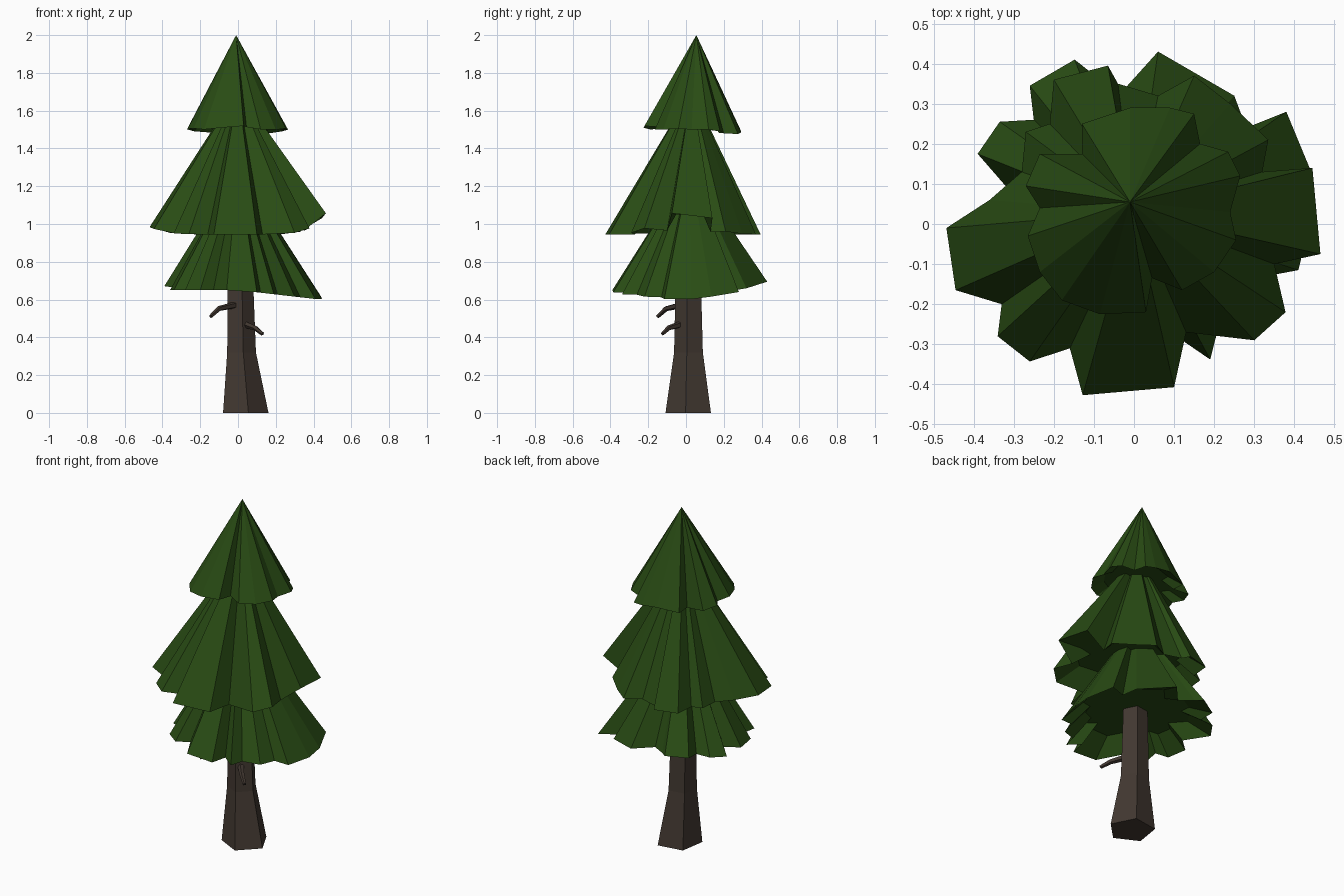
import bpy, bmesh, math
from mathutils import Vector

if "Cube" in bpy.data.objects:
    bpy.data.objects.remove(bpy.data.objects["Cube"])


def material(name, rgb):
    m = bpy.data.materials.new(name)
    m.diffuse_color = (*rgb, 1)
    m.use_nodes = True
    m.node_tree.nodes["Principled BSDF"].inputs["Base Color"].default_value = m.diffuse_color
    return m


BARK = material("bark brown", (0.055, 0.040, 0.031))
NEEDLES = material("needle green", (0.022, 0.072, 0.007))


def finish(bm, name, mat):
    bmesh.ops.recalc_face_normals(bm, faces=bm.faces)
    me = bpy.data.meshes.new(name)
    bm.to_mesh(me)
    bm.free()
    me.materials.append(mat)
    ob = bpy.data.objects.new(name, me)
    bpy.context.collection.objects.link(ob)


def bridge(bm, a, b):
    for i in range(len(a)):
        j = (i + 1) % len(a)
        bm.faces.new((a[i], a[j], b[j], b[i]))


def fan(bm, ring, tip):
    for i in range(len(ring)):
        bm.faces.new((ring[i], ring[(i + 1) % len(ring)], tip))


def loft(name, rings, mat):
    """Skin a closed tube through rings of points."""
    bm = bmesh.new()
    vs = [[bm.verts.new(p) for p in r] for r in rings]
    for a, b in zip(vs, vs[1:]):
        bridge(bm, a, b)
    bm.faces.new(vs[0])
    bm.faces.new(vs[-1])
    finish(bm, name, mat)


def tier(name, rim, rim_z, apex, inset=0.7, lift=0.09):
    """Ragged cone: tip, jagged rim, short inner lip and a flat ceiling."""
    bm = bmesh.new()
    tip = bm.verts.new(apex)
    outer = [bm.verts.new((x, y, rim_z(x, y))) for x, y in rim]
    zc = sum(v.co.z for v in outer) / len(outer) + lift
    inner = [bm.verts.new((x * inset, y * inset, zc)) for x, y in rim]
    fan(bm, outer, tip)
    bridge(bm, outer, inner)
    fan(bm, inner, bm.verts.new((0, 0, zc)))
    finish(bm, name, NEEDLES)


# five-sided trunk with a flared foot
def pentagon(cx, cy, z, r):
    return [(cx + r * math.cos(math.radians(a)), cy + r * math.sin(math.radians(a)), z)
            for a in range(-81, 279, 72)]


loft("trunk", [pentagon(0.035, 0.018, 0, 0.128), pentagon(0.015, 0.017, 0.32, 0.081),
               pentagon(0.005, 0.014, 1.0, 0.064)], BARK)


# broken twigs on the front of the trunk
def twig(name, path):
    pts = [Vector(p) for p in path]
    side = (pts[-1] - pts[0]).cross(Vector((0, 0, 1))).normalized()
    rings = []
    for i, p in enumerate(pts):
        d = (pts[min(i + 1, len(pts) - 1)] - pts[max(i - 1, 0)]).normalized()
        up = side.cross(d)
        r = 0.018 - 0.004 * i
        rings.append([p + r * (side * math.cos(a) + up * math.sin(a))
                      for a in (k * math.tau / 5 for k in range(5))])
    loft(name, rings, BARK)


twig("left_twig", [(-0.02, -0.03, 0.57), (-0.1, -0.105, 0.552), (-0.145, -0.15, 0.51)])
twig("right_twig", [(0.04, -0.03, 0.468), (0.09, -0.09, 0.45), (0.13, -0.125, 0.418)])

# bottom tier
tier("lower_foliage",
     [(.41, -.115), (.445, .03), (.44, .135), (.38, .28), (.28, .24), (.25, .32), (.06, .43),
      (-.03, .33), (-.11, .38), (-.148, .41), (-.26, .345), (-.25, .26), (-.335, .255),
      (-.39, .175), (-.29, .06), (-.36, 0), (-.34, -.12), (-.26, -.13), (-.28, -.24),
      (-.2, -.3), (-.13, -.26), (-.06, -.39), (.1, -.385), (.12, -.29), (.19, -.338),
      (.21, -.26), (.3, -.22), (.33, -.13)],
     lambda x, y: 0.65 + 0.12 * max(0, y) - 0.115 * max(0, x), (0, 0.02, 1.3))

# middle tier
tier("middle_foliage",
     [(.465, -.075), (.445, .14), (.32, .13), (.335, .21), (.24, .3), (.15, .37), (.06, .32),
      (-.04, .35), (-.065, .395), (-.2, .36), (-.21, .25), (-.27, .23), (-.28, .13),
      (-.36, .06), (-.468, -.01), (-.445, -.165), (-.33, -.2), (-.34, -.28), (-.26, -.343),
      (-.16, -.31), (-.128, -.427), (.1, -.407), (.13, -.27), (.3, -.29), (.378, -.22),
      (.35, -.1)],
     lambda x, y: 0.945 + 0.035 * (x / .46) ** 6 + (0.07 * (x / .46) ** 6 if x > 0 else 0),
     (0, 0.03, 1.71))

# top tier
tier("upper_foliage",
     [(.255, -.04), (.24, .03), (.265, .12), (.235, .18), (.165, .2), (.15, .275), (.09, .29),
      (-.01, .29), (-.13, .25), (-.13, .175), (-.235, .175), (-.27, .095), (-.235, .04),
      (-.265, -.03), (-.235, -.12), (-.18, -.19), (-.085, -.225), (.03, -.22), (.045, -.135),
      (.12, -.165), (.2, -.12)],
     lambda x, y: 1.5 - 0.05 * y + 0.01 * math.cos(20 * x), (-0.01, 0.055, 2.0), lift=0.05)
